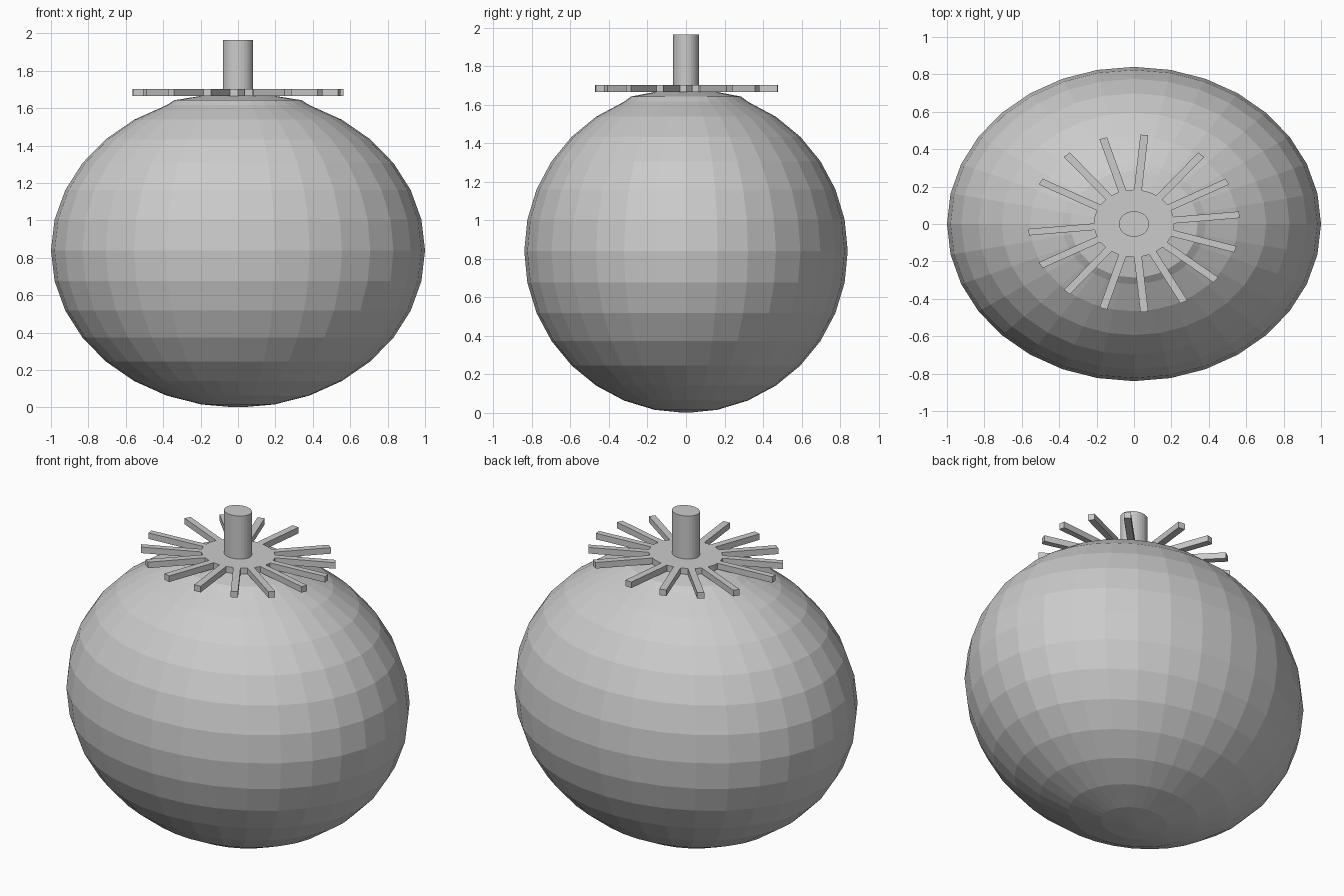
import bpy, bmesh
from math import sin, cos, pi

if "Cube" in bpy.data.objects:
    bpy.data.objects.remove(bpy.data.objects["Cube"])

SEG = 32
SQUASH = 0.84   # everything is narrower front to back


def finish(name, bm):
    bmesh.ops.recalc_face_normals(bm, faces=bm.faces)
    me = bpy.data.meshes.new(name)
    bm.to_mesh(me)
    bm.free()
    ob = bpy.data.objects.new(name, me)
    bpy.context.collection.objects.link(ob)
    return ob


def lathe(name, profile):
    """Turn (radius, height) points around z as an oval solid."""
    bm = bmesh.new()
    rings = [[bm.verts.new((r * cos(2 * pi * i / SEG), SQUASH * r * sin(2 * pi * i / SEG), z))
              for i in range(SEG)] for r, z in profile]
    for a, b in zip(rings, rings[1:]):
        for i in range(SEG):
            j = (i + 1) % SEG
            bm.faces.new((a[i], a[j], b[j], b[i]))
    bm.faces.new(rings[0])
    bm.faces.new(rings[-1])
    bmesh.ops.remove_doubles(bm, verts=bm.verts, dist=1e-5)
    return finish(name, bm)


# Fruit body: 16-ring ellipsoid with a small raised shoulder at the top
profile = [(sin(pi * k / 16), 0.84 - 0.84 * cos(pi * k / 16)) for k in range(1, 15)]
profile = [(0.03, 0.002)] + profile + [(0.34, 1.643), (0.195, 1.666), (0.03, 1.672)]
lathe("fruit_body", profile)

# Leaf crown: disc whose rim facets are pulled out into thin spokes
R, TIP, Z0, Z1 = 0.215, 0.566, 1.666, 1.703
SPOKES = (0, 2, 4, 7, 9, 11, 13, 16, 18, 20, 22, 24, 26, 28, 30)
outline = []
for k in range(SEG):
    a, b, mid = (2 * pi * t / SEG for t in (k, k + 1, k + 0.5))
    outline.append((R * cos(a), R * sin(a)))
    if k in SPOKES:
        d = TIP - R * cos(pi / SEG)
        outline += [(R * cos(t) + d * cos(mid), R * sin(t) + d * sin(mid)) for t in (a, b)]
bm = bmesh.new()
face = bm.faces.new([bm.verts.new((x, SQUASH * y + 0.003, Z0)) for x, y in outline])
top = bmesh.ops.extrude_face_region(bm, geom=[face], use_keep_orig=True)["geom"]
bmesh.ops.translate(bm, vec=(0, 0, Z1 - Z0),
                    verts=[v for v in top if isinstance(v, bmesh.types.BMVert)])
bmesh.ops.triangulate(bm, faces=[f for f in bm.faces if len(f.verts) > 4])
finish("leaf_crown", bm)

# Stem
lathe("stem", [(0.081, 1.68), (0.081, 1.966)])
